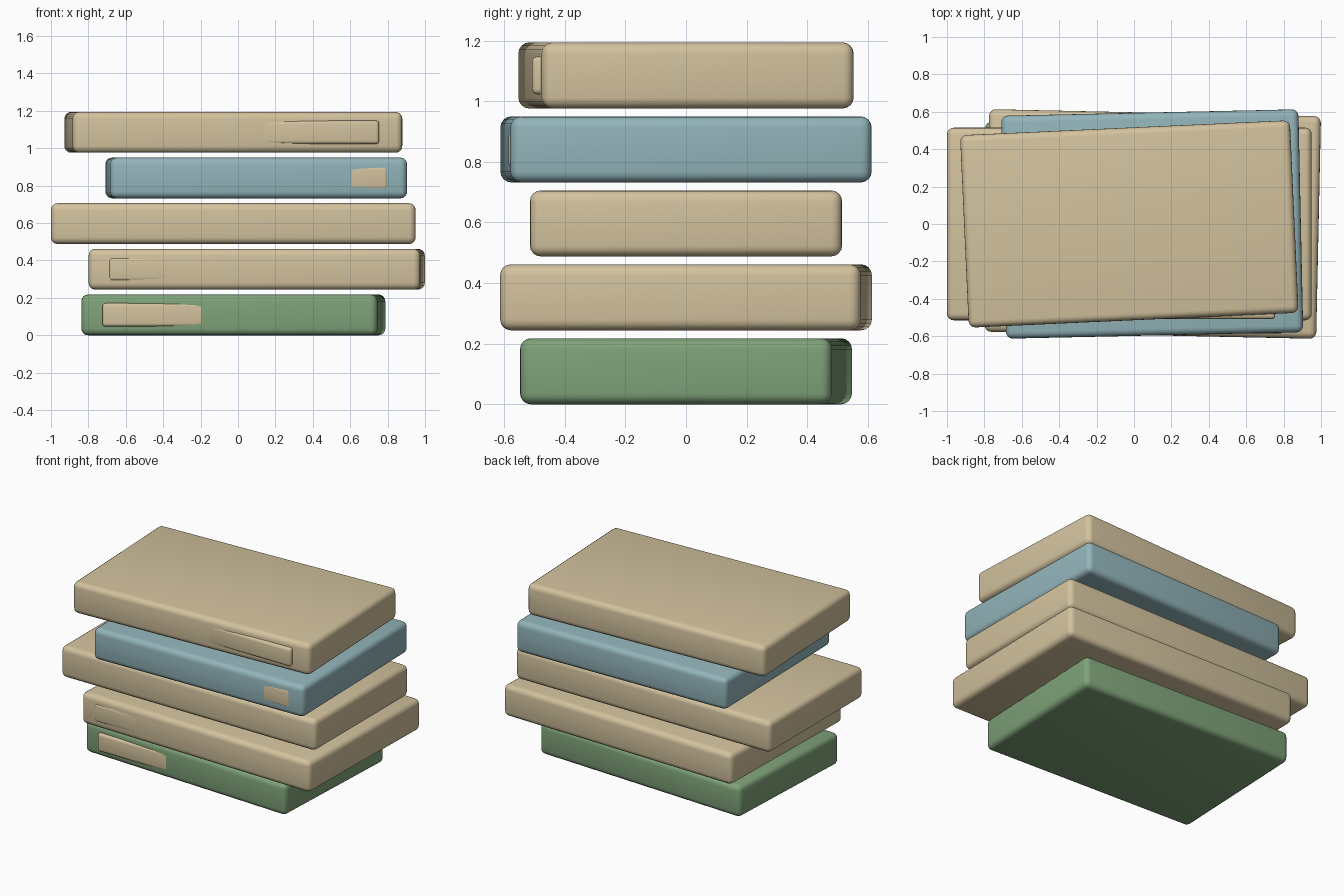
import bpy
import math

if "Cube" in bpy.data.objects:
    bpy.data.objects.remove(bpy.data.objects["Cube"])


def material(name, rgb):
    m = bpy.data.materials.new(name)
    m.diffuse_color = (*rgb, 1.0)
    m.use_nodes = True
    m.node_tree.nodes["Principled BSDF"].inputs["Base Color"].default_value = m.diffuse_color
    return m


CREAM = material("cream", (0.65, 0.54, 0.34))
BLUE = material("dusty_blue", (0.29, 0.46, 0.49))
GREEN = material("leaf_green", (0.21, 0.36, 0.19))


def rounded_box(name, center, size, radius, mat, turn=0.0):
    bpy.ops.mesh.primitive_cube_add(size=1, location=center)
    ob = bpy.context.object
    ob.name = name
    ob.scale = size
    bpy.ops.object.transform_apply(location=False, rotation=False, scale=True)
    bevel = ob.modifiers.new("rounding", 'BEVEL')
    bevel.width = radius
    bevel.segments = 4
    bevel.limit_method = 'NONE'
    ob.rotation_euler.z = math.radians(turn)
    ob.data.materials.append(mat)
    bpy.ops.object.shade_smooth()
    return ob


THICK, PITCH = 0.218, 0.244

# Stacked books: name, centre x, width, depth, turn in degrees, colour,
# and the spine label's x range and front y
books = [
    ("book_bottom", -0.025, 1.585, 1.03, -2.5, GREEN, (-0.725, -0.15), -0.508),
    ("book_second", 0.10, 1.774, 1.19, -1.23, CREAM, (-0.69, -0.10), -0.585),
    ("book_middle", -0.025, 1.95, 1.03, 0.0, CREAM, None, 0.0),
    ("book_fourth", 0.0975, 1.589, 1.192, 1.25, BLUE, (0.25, 0.80), -0.585),
    ("book_top", -0.025, 1.765, 1.03, 2.6, CREAM, (0.12, 0.755), -0.508),
]

for i, (name, x, w, d, turn, mat, span, front) in enumerate(books):
    z = i * PITCH + THICK / 2
    rounded_box(name, (x, 0, z), (w, d, THICK), 0.036, mat, turn)
    # Straight label that partly sinks into the turned spine
    if span:
        x0, x1 = span
        rounded_box(name + "_label", ((x0 + x1) / 2, front + 0.03, z),
                    (x1 - x0, 0.06, 0.125), 0.018, CREAM)
